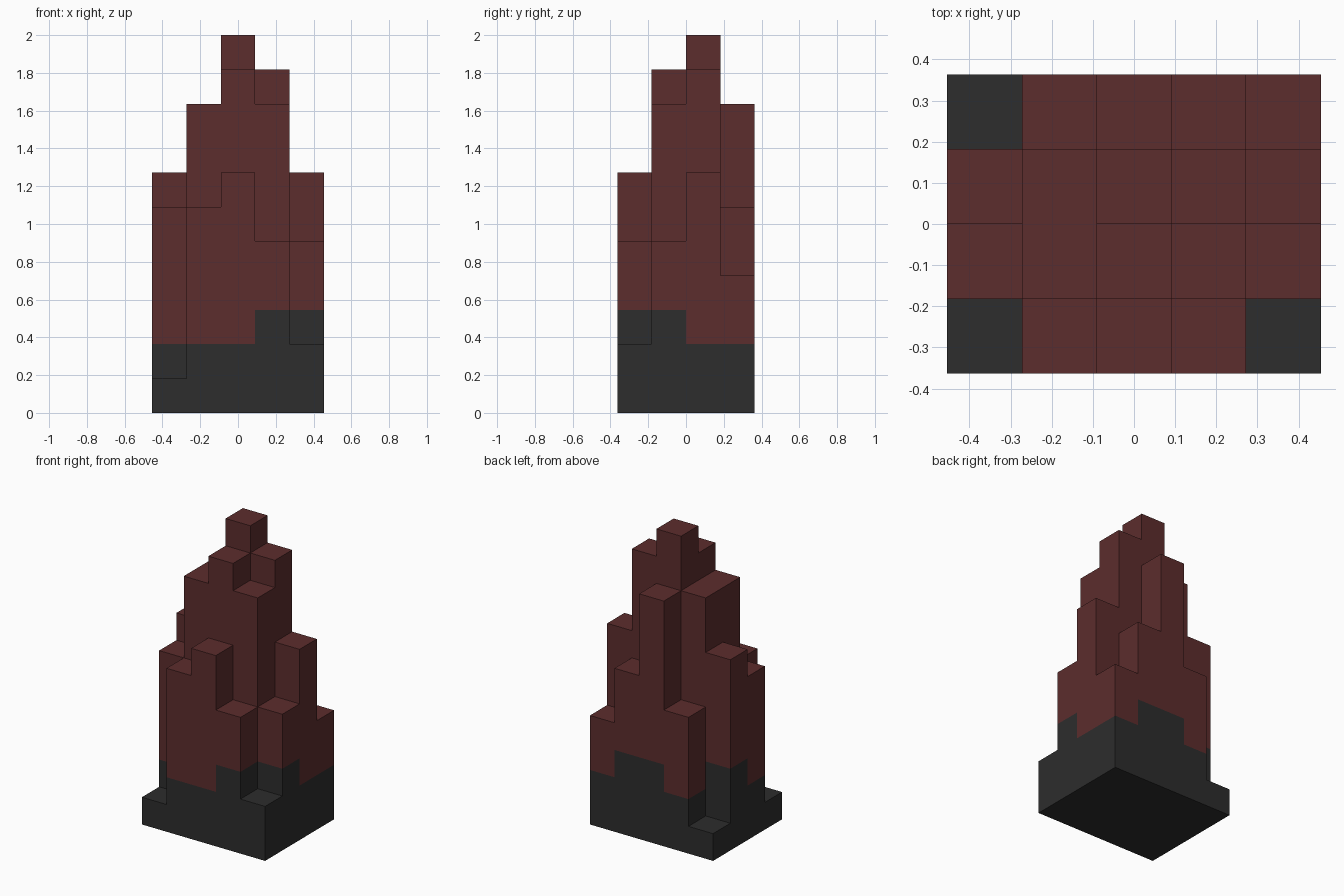
import bpy
import bmesh
from math import radians
from mathutils import Vector

cube = bpy.data.objects.get("Cube")
if cube:
    bpy.data.objects.remove(cube, do_unlink=True)

UNIT = 2 / 11

# Column heights in blocks: rows run front to back, columns run -x to +x
HEIGHTS = [
    [1, 6, 7, 5, 2],
    [6, 9, 10, 9, 5],
    [7, 9, 11, 10, 7],
    [1, 5, 9, 6, 4],
]
# Number of dark blocks at the foot of each column
DARK = [
    [1, 2, 2, 3, 2],
    [2, 2, 2, 2, 3],
    [3, 2, 2, 2, 2],
    [1, 2, 3, 3, 2],
]
ROWS, COLS = len(HEIGHTS), len(HEIGHTS[0])


def make_material(name, colour):
    mat = bpy.data.materials.new(name)
    mat.use_nodes = True
    mat.diffuse_color = (*colour, 1)
    bsdf = next(n for n in mat.node_tree.nodes if n.type == 'BSDF_PRINCIPLED')
    bsdf.inputs["Base Color"].default_value = (*colour, 1)
    return mat


def solid(x, y, z):
    return 0 <= x < COLS and 0 <= y < ROWS and 0 <= z < HEIGHTS[y][x]


def add_side(bm, block, normal, material):
    """Add one square side of a block, facing along normal."""
    u = Vector((normal.y, normal.z, normal.x))
    v = normal.cross(u)
    middle = block + Vector((0.5, 0.5, 0.5)) + normal / 2
    shift = Vector((COLS / 2, ROWS / 2, 0))
    corners = [middle + (a * u + b * v) / 2 - shift
               for a, b in ((-1, -1), (1, -1), (1, 1), (-1, 1))]
    face = bm.faces.new([bm.verts.new(c * UNIT) for c in corners])
    face.material_index = material


# Stepped spire: only the exposed block sides, dark at the foot
bm = bmesh.new()
directions = [Vector(s * int(i == axis) for i in range(3))
              for axis in range(3) for s in (-1, 1)]
for y in range(ROWS):
    for x in range(COLS):
        for z in range(HEIGHTS[y][x]):
            block = Vector((x, y, z))
            for normal in directions:
                if not solid(*(int(c) for c in block + normal)):
                    add_side(bm, block, normal, int(z >= DARK[y][x]))

# Join the sides into large flat faces
bmesh.ops.remove_doubles(bm, verts=bm.verts, dist=0.001)
bmesh.ops.dissolve_limit(bm, angle_limit=radians(1), verts=bm.verts,
                         edges=bm.edges, delimit={'MATERIAL'})

mesh = bpy.data.meshes.new("stepped_spire")
bm.to_mesh(mesh)
bm.free()
mesh.materials.append(make_material("charcoal", (0.026, 0.026, 0.026)))
mesh.materials.append(make_material("dark red", (0.107, 0.026, 0.026)))
spire = bpy.data.objects.new("stepped_spire", mesh)
bpy.context.scene.collection.objects.link(spire)
